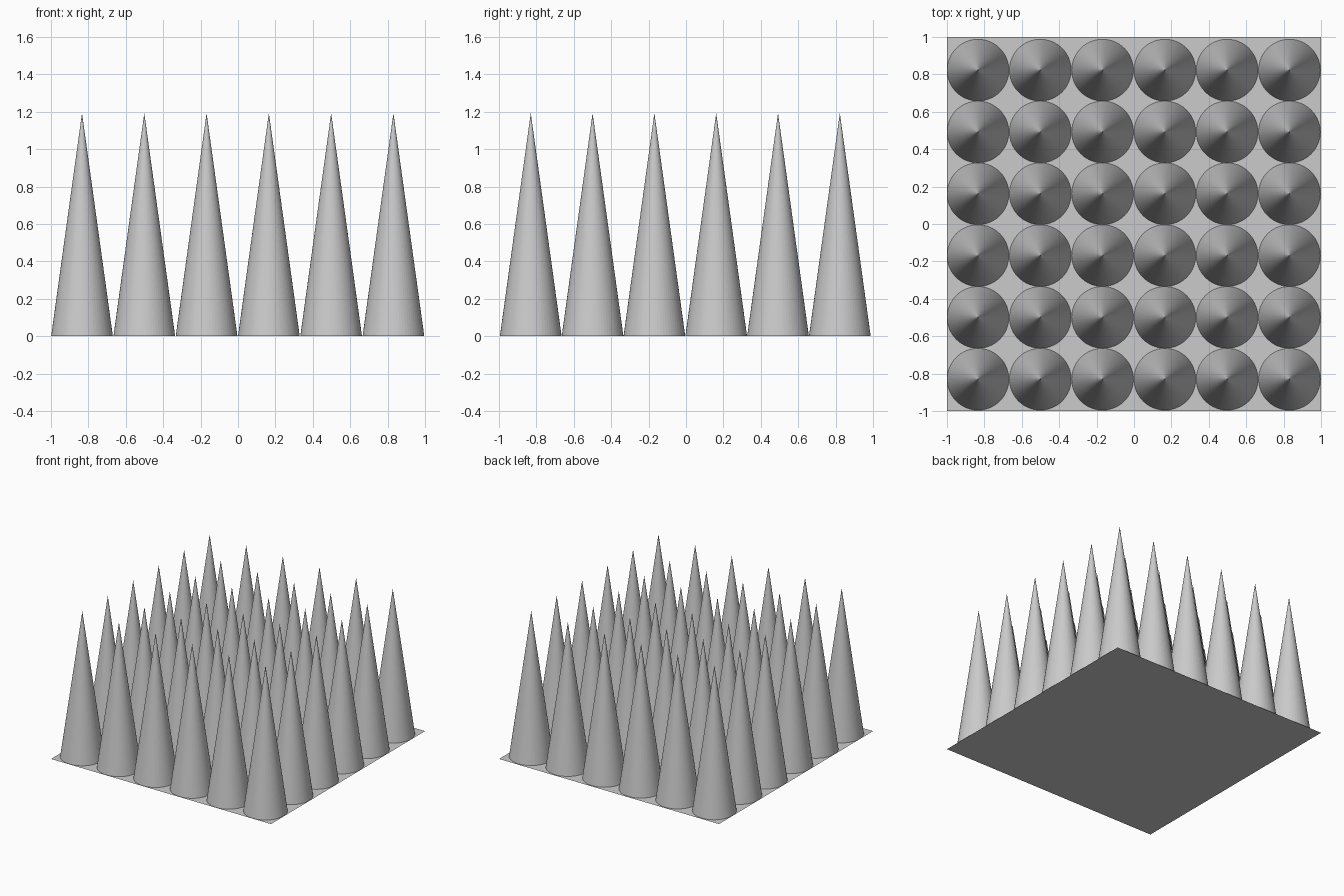
import bpy, bmesh
from mathutils import Matrix

if "Cube" in bpy.data.objects:
    bpy.data.objects.remove(bpy.data.objects["Cube"])

COUNT = 6
RADIUS, HEIGHT, SIDES = 0.165, 1.193, 64

# thin square base sheet
bpy.ops.mesh.primitive_plane_add(size=2, location=(0, 0, 0))
bpy.context.object.name = "base_sheet"

# one shared spike mesh: a faceted cone standing on the sheet
bm = bmesh.new()
bmesh.ops.create_cone(bm, cap_ends=False, segments=SIDES,
                      radius1=RADIUS, radius2=0, depth=HEIGHT,
                      matrix=Matrix.Translation((0, 0, HEIGHT / 2)))
bmesh.ops.remove_doubles(bm, verts=bm.verts, dist=1e-5)
spike_mesh = bpy.data.meshes.new("spike")
bm.to_mesh(spike_mesh)
bm.free()

# grid of spikes
for row in range(COUNT):
    for col in range(COUNT):
        spike = bpy.data.objects.new(f"spike_{row}_{col}", spike_mesh)
        spike.location = (-0.834 + 0.333 * col, -0.83 + 0.3305 * row, 0)
        bpy.context.collection.objects.link(spike)
